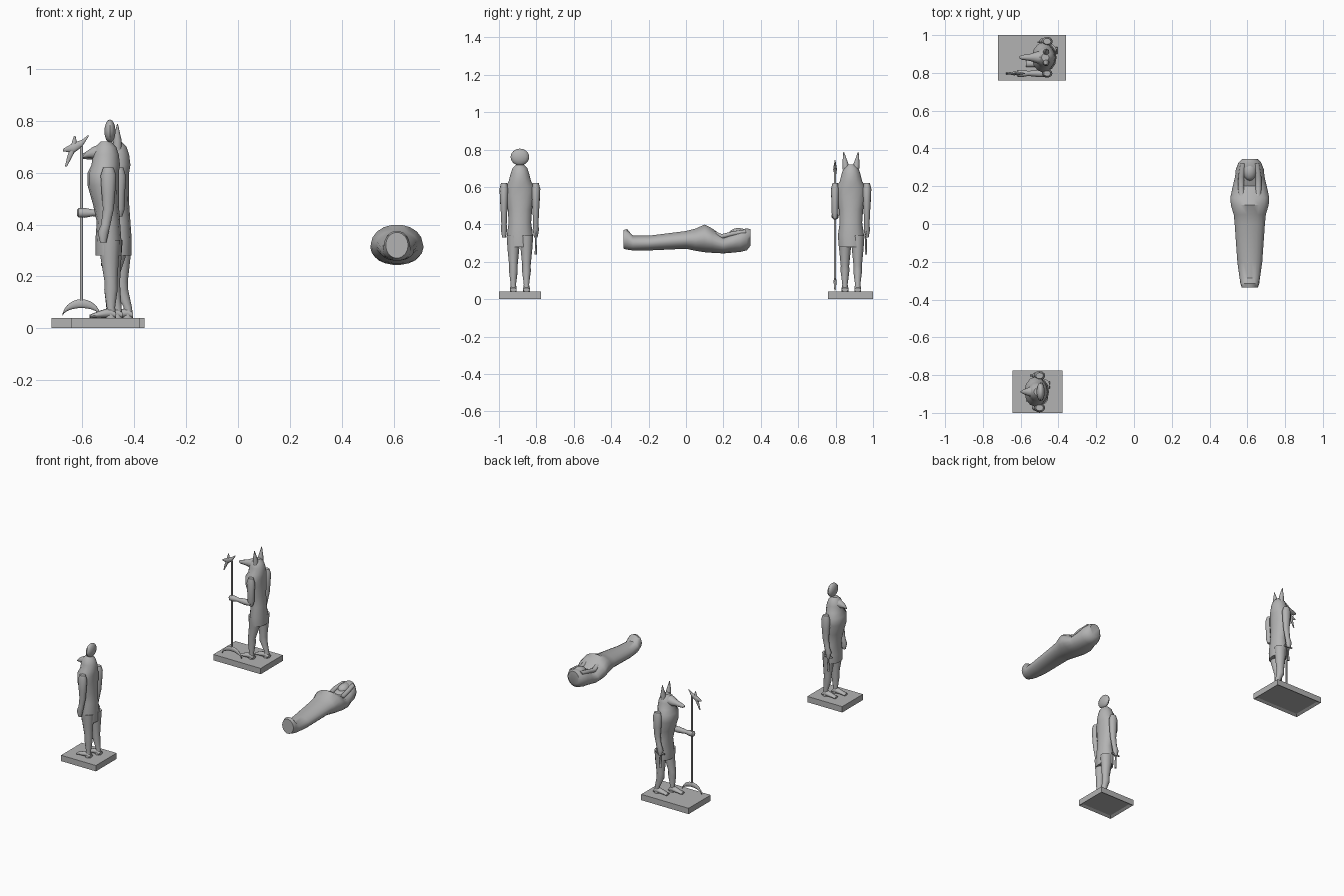
import bpy, bmesh, math
from mathutils import Vector

cube = bpy.data.objects.get("Cube")
if cube:
    bpy.data.objects.remove(cube)

stone = bpy.data.materials.new("grey_stone")
stone.use_nodes = True
grey = (.45, .45, .45, 1)
stone.diffuse_color = grey
stone.node_tree.nodes["Principled BSDF"].inputs["Base Color"].default_value = grey

# Directions of the two radii of a ring, by the axis it is stacked along
RING_PLANES = {
    'x': (Vector((0, 1, 0)), Vector((0, 0, 1))),
    'y': (Vector((1, 0, 0)), Vector((0, 0, 1))),
    'z': (Vector((1, 0, 0)), Vector((0, 1, 0))),
}


def finish(name, bm, smooth=True):
    bmesh.ops.recalc_face_normals(bm, faces=bm.faces)
    mesh = bpy.data.meshes.new(name)
    bm.to_mesh(mesh)
    bm.free()
    mesh.materials.append(stone)
    part = bpy.data.objects.new(name, mesh)
    bpy.context.collection.objects.link(part)
    if smooth:
        bpy.ops.object.select_all(action='DESELECT')
        part.select_set(True)
        bpy.context.view_layer.objects.active = part
        bpy.ops.object.shade_smooth_by_angle(angle=math.radians(45))


# Skin elliptical rings (x, y, z, first radius, second radius)
def loft(name, axis, rings, sides=12):
    bm = bmesh.new()
    across, along = RING_PLANES[axis]
    loops = []
    for x, y, z, first, second in rings:
        centre = Vector((x, y, z))
        angles = [math.tau * step / sides for step in range(sides)]
        loops.append([bm.verts.new(centre + across * first * math.cos(angle)
                                   + along * second * math.sin(angle)) for angle in angles])
    for lower, upper in zip(loops, loops[1:]):
        for i in range(sides):
            bm.faces.new((lower[i - 1], lower[i], upper[i], upper[i - 1]))
    bm.faces.new(loops[0])
    bm.faces.new(loops[-1])
    finish(name, bm)


def ellipsoid(name, centre, radii):
    bm = bmesh.new()
    bmesh.ops.create_uvsphere(bm, u_segments=14, v_segments=8, radius=1)
    bmesh.ops.scale(bm, vec=radii, verts=bm.verts)
    bmesh.ops.translate(bm, vec=centre, verts=bm.verts)
    finish(name, bm)


# Plinth with a shallow hollow underneath
def plinth(name, centre, length, width, height=.04):
    bm = bmesh.new()
    bmesh.ops.create_cube(bm, size=1)
    bmesh.ops.scale(bm, vec=(length, width, height), verts=bm.verts)
    bmesh.ops.translate(bm, vec=(*centre, height / 2), verts=bm.verts)
    underside = min(bm.faces, key=lambda face: face.calc_center_median().z)
    bmesh.ops.inset_region(bm, faces=[underside], thickness=.025)
    bmesh.ops.translate(bm, vec=(0, 0, .01), verts=underside.verts)
    finish(name, bm, smooth=False)


# Kilt, chest, shoulders and headdress in one piece
def body(name, x, y):
    profile = [(0, .28, .05, .065), (0, .34, .05, .07), (0, .41, .045, .06),
               (.01, .48, .05, .065), (.02, .55, .06, .08), (.02, .6, .06, .08),
               (.01, .63, .055, .06), (.01, .67, .05, .05), (.01, .7, .04, .04),
               (.01, .72, .02, .02)]
    loft(name, 'z', [(x - lean, y, z, depth, width) for lean, z, depth, width in profile])


def leg(name, y, hip, knee, ankle):
    profile = [(hip, .34, .04), (hip, .27, .035), (knee, .18, .025),
               (knee, .15, .026), (ankle, .08, .016), (ankle, .04, .02)]
    loft(name, 'z', [(x, y, z, radius, radius * .9) for x, z, radius in profile])
    foot = [(-.02, .05, .01), (0, .06, .02), (.04, .054, .014), (.08, .046, .006)]
    loft(name + "_foot", 'x', [(ankle - reach, y, z, .018, height) for reach, z, height in foot])


def hanging_arm(name, x, y):
    profile = [(0, .62, .02), (0, .59, .03), (0, .52, .026), (0, .46, .021),
               (.01, .4, .018), (.02, .37, .021), (.02, .33, .012)]
    loft(name, 'z', [(x - swing, y, z, radius, radius * .8) for swing, z, radius in profile])


# Looped cross hanging from a hand
def looped_cross(name, x, y, z=.34):
    loft(name + "_stem", 'z', [(x, y, z, .004, .004), (x, y, z - .1, .008, .006)])
    loft(name + "_bar", 'x', [(x + offset, y, z, .005, .006) for offset in (-.03, .03)])
    bpy.ops.mesh.primitive_torus_add(
        major_segments=14, minor_segments=6, major_radius=.016, minor_radius=.005,
        location=(x, y, z + .02), rotation=(math.pi / 2, 0, 0))
    ring = bpy.context.object
    ring.name = name + "_loop"
    ring.data.materials.append(stone)
    bpy.ops.object.shade_smooth_by_angle()


sides = {"left": -1, "right": 1}

# Falcon-headed statue
falcon_x, falcon_y = -.5, -.888
plinth("falcon_plinth", (-.512, falcon_y), length=.265, width=.225)
body("falcon_body", falcon_x, falcon_y)
beak = [(-.52, .68, .035), (-.56, .677, .022), (-.585, .67, .012), (-.6, .66, .003)]
loft("falcon_beak", 'x', [(x, falcon_y, z, radius, radius) for x, z, radius in beak])
ellipsoid("sun_disc", (-.494, falcon_y, .76), radii=(.022, .05, .045))
for word, side in sides.items():
    hanging_arm("falcon_" + word + "_arm", falcon_x, falcon_y + side * .085)
leg("falcon_left_leg", falcon_y - .035, hip=-.495, knee=-.49, ankle=-.49)
leg("falcon_right_leg", falcon_y + .035, hip=-.485, knee=-.48, ankle=-.465)
looped_cross("falcon_cross", falcon_x - .02, falcon_y + .085)

# Jackal-headed statue
jackal_x, jackal_y = -.46, .882
plinth("jackal_plinth", (-.54, .88), length=.36, width=.24)
body("jackal_body", jackal_x, jackal_y)
muzzle = [(-.46, .675, .04), (-.51, .678, .032), (-.55, .67, .019), (-.595, .664, .012),
          (-.606, .664, .006)]
loft("jackal_muzzle", 'x', [(x, jackal_y, z, radius, radius) for x, z, radius in muzzle])
ear = [(.026, .68, .017), (.03, .725, .016), (.039, .787, .002)]
for word, side in sides.items():
    loft("jackal_" + word + "_ear", 'z',
         [(jackal_x - .005, jackal_y + side * spread, z, radius, radius)
          for spread, z, radius in ear])
hanging_arm("jackal_right_arm", jackal_x, jackal_y + .085)
looped_cross("jackal_cross", jackal_x - .02, jackal_y + .08)
leg("jackal_left_leg", jackal_y - .032, hip=-.47, knee=-.49, ankle=-.492)
leg("jackal_right_leg", jackal_y + .036, hip=-.45, knee=-.45, ankle=-.425)

# Bent arm gripping the staff
staff_x, staff_y = -.604, .797
upper_arm = [(.62, .018), (.585, .028), (.52, .024), (.46, .023), (.43, .013)]
loft("jackal_left_upper_arm", 'z',
     [(jackal_x, staff_y, z, radius, radius * .8) for z, radius in upper_arm])
forearm = [(-.455, .015), (-.5, .02), (-.56, .013), (-.59, .019), (-.615, .018), (-.622, .01)]
loft("jackal_left_forearm", 'x',
     [(x, staff_y, .445, radius, radius) for x, radius in forearm])

# Staff with an animal finial and a crescent foot
loft("staff", 'z', [(staff_x, staff_y, z, .006, .006) for z in (.09, .7)])
finial = [(-.577, .742, .004), (-.603, .712, .014), (-.635, .695, .02), (-.676, .687, .004)]
loft("staff_finial", 'x',
     [(x, staff_y, z, height / 2, height) for x, z, height in finial])
snout = [(-.664, .623, .004), (-.648, .665, .01), (-.632, .7, .014), (-.63, .742, .003)]
loft("staff_finial_snout", 'z',
     [(x, staff_y, z, depth, depth * .6) for x, z, depth in snout])
crescent = []
for step in range(11):
    angle = math.pi * (.06 + .088 * step)
    swell = math.sin(math.pi * step / 10)
    crescent.append((staff_x + .075 * math.cos(angle), staff_y, .04 + .055 * math.sin(angle),
                     .004 + .004 * swell, .003 + .014 * swell))
loft("staff_crescent", 'x', crescent)

# Mummy-shaped coffin lying on its back: (y, height, half width, half thickness)
coffin_x = .613
coffin = [(-.335, .32, .043, .05), (-.315, .32, .05, .056), (-.285, .3, .054, .04),
          (-.2, .3, .066, .04), (0, .317, .08, .048), (.05, .318, .085, .06),
          (.1, .325, .1, .075), (.14, .313, .103, .066), (.2, .29, .09, .046),
          (.25, .303, .078, .055), (.29, .312, .074, .06), (.325, .32, .06, .06),
          (.345, .33, .04, .045)]
loft("coffin", 'y', [(coffin_x, *ring) for ring in coffin], sides=18)
ellipsoid("coffin_face", (coffin_x, .28, .345), radii=(.038, .052, .036))
lappet = [(.04, .13, .362), (.046, .19, .335), (.045, .25, .35), (.035, .32, .36)]
for word, side in sides.items():
    loft("coffin_" + word + "_lappet", 'y',
         [(coffin_x + side * spread, y, z, .016, .013) for spread, y, z in lappet])
